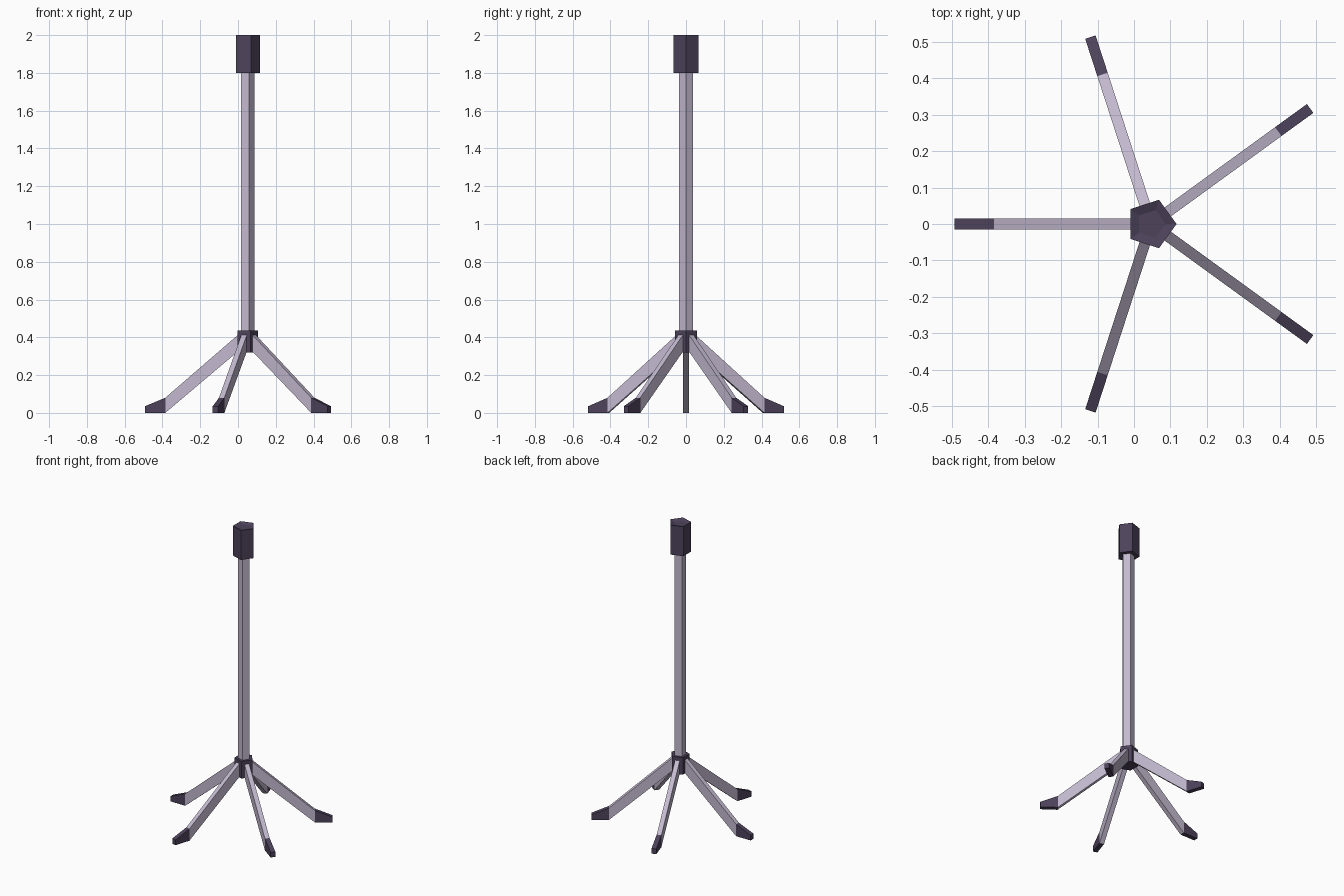
import bpy, bmesh, math
from mathutils import Matrix

if "Cube" in bpy.data.objects:
    bpy.data.objects.remove(bpy.data.objects["Cube"])

CX = 0.047  # pole axis, offset so the five-leg spread is centred


def material(name, rgb):
    m = bpy.data.materials.new(name)
    m.diffuse_color = (*rgb, 1)
    m.use_nodes = True
    m.node_tree.nodes["Principled BSDF"].inputs["Base Color"].default_value = m.diffuse_color
    return m


light = material("pale_metal", (0.55, 0.49, 0.63))
dark = material("dark_plastic", (0.075, 0.055, 0.105))


def finish(bm, name, mat):
    bmesh.ops.recalc_face_normals(bm, faces=bm.faces)
    me = bpy.data.meshes.new(name)
    bm.to_mesh(me)
    bm.free()
    me.materials.append(mat)
    ob = bpy.data.objects.new(name, me)
    bpy.context.collection.objects.link(ob)
    return ob


def pentagon(name, radius, z0, z1, mat, inset=0, depth=0):
    """Five-sided upright prism with one corner towards +x."""
    bm = bmesh.new()
    ring = [bm.verts.new((CX + radius * math.cos(math.tau * i / 5),
                          radius * math.sin(math.tau * i / 5), z0)) for i in range(5)]
    base = bm.faces.new(ring)
    ext = bmesh.ops.extrude_face_region(bm, geom=[base], use_keep_orig=True)["geom"]
    bmesh.ops.translate(bm, vec=(0, 0, z1 - z0),
                        verts=[v for v in ext if isinstance(v, bmesh.types.BMVert)])
    bmesh.ops.recalc_face_normals(bm, faces=bm.faces)
    if inset:
        top = max(bm.faces, key=lambda f: f.calc_center_median().z)
        bmesh.ops.inset_region(bm, faces=[top], thickness=inset, use_even_offset=True)
        bmesh.ops.translate(bm, vec=(0, 0, -depth), verts=top.verts)
    return finish(bm, name, mat)


def radial_bar(name, profile, angle, mat, width=0.03):
    """Extrude an (r, z) side profile to a bar pointing outward at an angle."""
    bm = bmesh.new()
    face = bm.faces.new([bm.verts.new((r, -width / 2, z)) for r, z in profile])
    ext = bmesh.ops.extrude_face_region(bm, geom=[face], use_keep_orig=True)["geom"]
    bmesh.ops.translate(bm, vec=(0, width, 0),
                        verts=[v for v in ext if isinstance(v, bmesh.types.BMVert)])
    bm.transform(Matrix.Translation((CX, 0, 0)) @ Matrix.Rotation(angle, 4, 'Z'))
    return finish(bm, name, mat)


# Upright: pole, leg collar and top cap
pentagon("pole", 0.04, 0.43, 1.805, light)
pentagon("leg_collar", 0.06, 0.32, 0.435, dark)
pentagon("top_cap", 0.07, 1.8, 2.0, dark, inset=0.024, depth=0.01)

# Five splayed legs with wedge feet
leg = [(0.045, 0.415), (0.432, 0.08), (0.432, 0.0), (0.045, 0.327)]
foot = [(0.432, 0.08), (0.54, 0.035), (0.54, 0.0), (0.432, 0.0)]
for i in range(5):
    a = math.radians(36 + 72 * i)
    radial_bar(f"leg_{i + 1}", leg, a, light)
    radial_bar(f"foot_{i + 1}", foot, a, dark)
